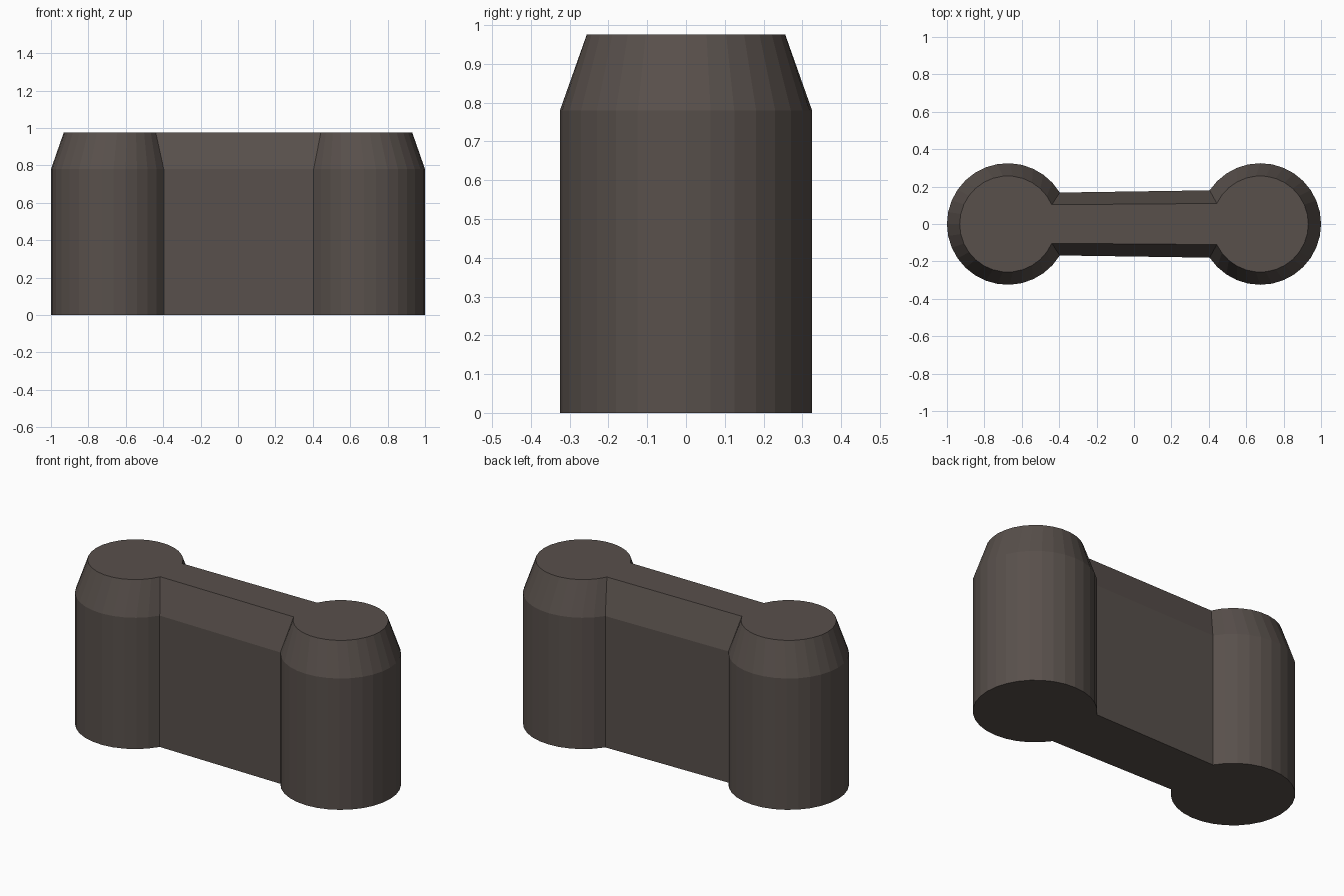
import bpy, bmesh, math

if "Cube" in bpy.data.objects:
    bpy.data.objects.remove(bpy.data.objects["Cube"])

CX = 0.675      # distance of each round end from the middle
SEG = 26        # facets along each exposed arc


def arc(cx, r, half_width, facing):
    """Points round one end, leaving a gap where the bridge joins."""
    gap = math.asin(half_width / r)
    pts = []
    for i in range(SEG + 1):
        a = gap + (2 * math.pi - 2 * gap) * i / SEG + facing
        pts.append((cx + r * math.cos(a), r * math.sin(a)))
    return pts


def outline(r, w_left, w_right):
    """Dumbbell outline: round left end, straight bridge, round right end."""
    return arc(-CX, r, w_left, 0) + arc(CX, r, w_right, math.pi)


stone = bpy.data.materials.new("dark brown grey")
stone.diffuse_color = (0.098, 0.080, 0.071, 1)
stone.use_nodes = True
stone.node_tree.nodes["Principled BSDF"].inputs["Base Color"].default_value = stone.diffuse_color

# stack of outlines: base, shoulder, and narrowed flat top
levels = [
    (0.0, outline(0.325, 0.168, 0.180)),
    (0.78, outline(0.325, 0.168, 0.180)),
    (0.975, outline(0.257, 0.103, 0.110)),
]
bm = bmesh.new()
loops = [[bm.verts.new((x, y, z)) for x, y in pts] for z, pts in levels]
n = len(loops[0])
for low, high in zip(loops, loops[1:]):
    for i in range(n):
        j = (i + 1) % n
        bm.faces.new((low[i], low[j], high[j], high[i]))

# top and bottom: two round caps and the strip between them
for loop in (loops[0], loops[-1]):
    left, right = loop[:SEG + 1], loop[SEG + 1:]
    bm.faces.new(left)
    bm.faces.new(right)
    bm.faces.new((left[0], left[-1], right[0], right[-1]))
bmesh.ops.recalc_face_normals(bm, faces=bm.faces)

mesh = bpy.data.meshes.new("double_post_wall")
bm.to_mesh(mesh)
bm.free()
mesh.materials.append(stone)
wall = bpy.data.objects.new("double_post_wall", mesh)
bpy.context.collection.objects.link(wall)
